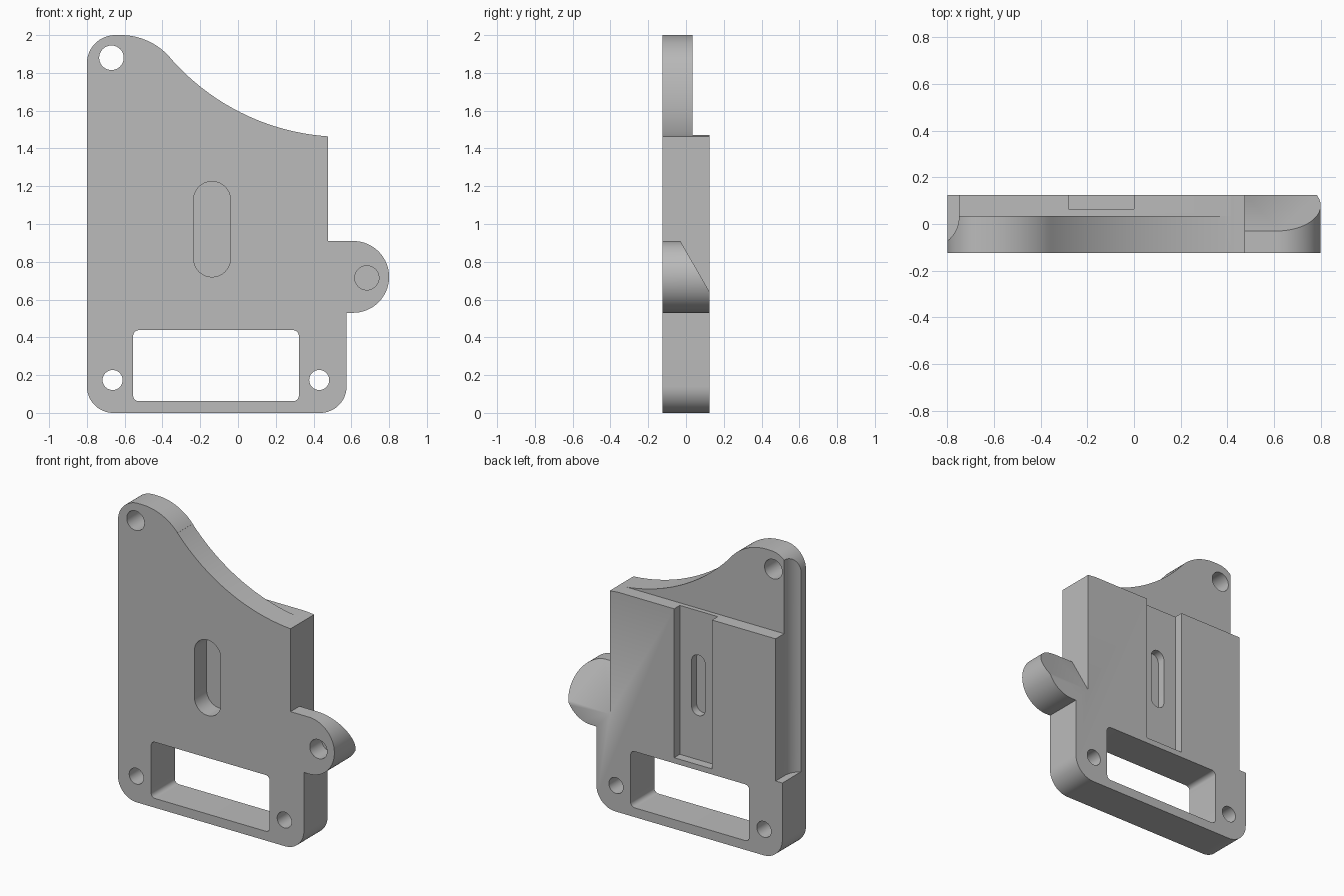
import bpy
import bmesh
from math import cos, sin, radians
from mathutils import Vector

cube = bpy.data.objects.get("Cube")
if cube:
    bpy.data.objects.remove(cube, do_unlink=True)

FRONT, BACK = -0.125, 0.125
OUT = 0.2  # overshoot for cutters

grey = bpy.data.materials.new("plain grey")
grey.use_nodes = True
grey.diffuse_color = (0.5, 0.5, 0.5, 1)
grey.node_tree.nodes["Principled BSDF"].inputs["Base Color"].default_value = (0.5, 0.5, 0.5, 1)


def arc(cx, cy, r, start, end, steps=16):
    angles = [radians(start + (end - start) * i / steps) for i in range(steps + 1)]
    return [(cx + r * cos(a), cy + r * sin(a)) for a in angles]


def rounded_rect(x0, x1, z0, z1, r, steps=10):
    return (arc(x1 - r, z0 + r, r, -90, 0, steps) + arc(x1 - r, z1 - r, r, 0, 90, steps)
            + arc(x0 + r, z1 - r, r, 90, 180, steps) + arc(x0 + r, z0 + r, r, 180, 270, steps))


def prism(name, profile, low, high, axis="y"):
    """Extrude a 2D profile: (x, z) along y, (x, y) along z, or (y, z) along x."""
    place = {"y": lambda p, d: (p[0], d, p[1]),
             "z": lambda p, d: (p[0], p[1], d),
             "x": lambda p, d: (d, p[0], p[1])}[axis]
    bm = bmesh.new()
    face = bm.faces.new([bm.verts.new(place(p, low)) for p in profile])
    top = bmesh.ops.extrude_face_region(bm, geom=[face])["geom"]
    shift = Vector(place((0, 0), high - low))
    bmesh.ops.translate(bm, vec=shift, verts=[v for v in top if isinstance(v, bmesh.types.BMVert)])
    bmesh.ops.remove_doubles(bm, verts=bm.verts, dist=0.0001)
    bmesh.ops.recalc_face_normals(bm, faces=bm.faces)
    mesh = bpy.data.meshes.new(name)
    bm.to_mesh(mesh)
    bm.free()
    mesh.materials.append(grey)
    obj = bpy.data.objects.new(name, mesh)
    bpy.context.collection.objects.link(obj)
    return obj


def cut(target, cutter):
    cutter.hide_render = True
    mod = target.modifiers.new("cut", "BOOLEAN")
    mod.operation = "DIFFERENCE"
    mod.solver = "EXACT"
    mod.object = cutter
    graph = bpy.context.evaluated_depsgraph_get()
    mesh = bpy.data.meshes.new_from_object(target.evaluated_get(graph))
    target.modifiers.clear()
    target.data = mesh
    bpy.data.objects.remove(cutter, do_unlink=True)


# Plate outline: rounded corners, side lug, swept top edge
outline = (arc(-0.66, 0.14, 0.14, 180, 270)
           + arc(0.435, 0.14, 0.14, -90, 0)
           + [(0.575, 0.53)]
           + arc(0.61, 0.72, 0.19, -90, 90, 40)
           + [(0.476, 0.91)]
           + arc(0.561, 2.681, 1.22, 266, 221, 32)
           + arc(-0.62, 1.655, 0.345, 41, 90)
           + arc(-0.65, 1.85, 0.15, 90, 180))
plate = prism("mounting_plate", outline, FRONT, BACK)

# Thinner upper section
cut(plate, prism("upper_step", [(-1, 1.47), (1, 1.47), (1, 2.2), (-1, 2.2)], 0.035, OUT))

# Sloped back of the side lug
cut(plate, prism("lug_slope", [(-0.03, 0.91), (0.125, 0.64), (0.2, 0.5094), (0.2, 1.0), (-0.0817, 1.0)],
                 0.476, 1.0, "x"))

# Rounded groove down the rear of the right edge
groove = [(-1.0, OUT), (-1.0, 0.03)] + arc(-0.88, 0.03, 0.13, 200, 360, 32) + [(-0.75, OUT)]
cut(plate, prism("edge_groove", groove[:1] + groove[2:], 0.52, 2.2, "z"))

# Rear channel, with a long slot on each side of a thin web
cut(plate, prism("rear_channel", [(-0.28, 0.475), (0.0, 0.475), (0.0, 1.6), (-0.28, 1.6)], 0.065, OUT))
cut(plate, prism("front_slot", rounded_rect(-0.235, -0.04, 0.72, 1.225, 0.097), -OUT, 0.004))
cut(plate, prism("rear_slot", rounded_rect(-0.187, -0.087, 0.77, 1.175, 0.0499), 0.012, OUT))

# Window and screw holes
cut(plate, prism("window", rounded_rect(-0.555, 0.322, 0.062, 0.438, 0.03), -OUT, OUT))
for x, z, r, depth in [(-0.67, 1.88, 0.065, OUT), (-0.664, 0.174, 0.053, OUT),
                       (0.43, 0.174, 0.053, OUT), (0.682, 0.715, 0.064, 0.0)]:
    cut(plate, prism("screw_hole", arc(x, z, r, 0, 351, 39), -OUT, depth))

bpy.ops.object.select_all(action="DESELECT")
plate.select_set(True)
bpy.context.view_layer.objects.active = plate
bpy.ops.object.shade_smooth_by_angle(angle=radians(30))
